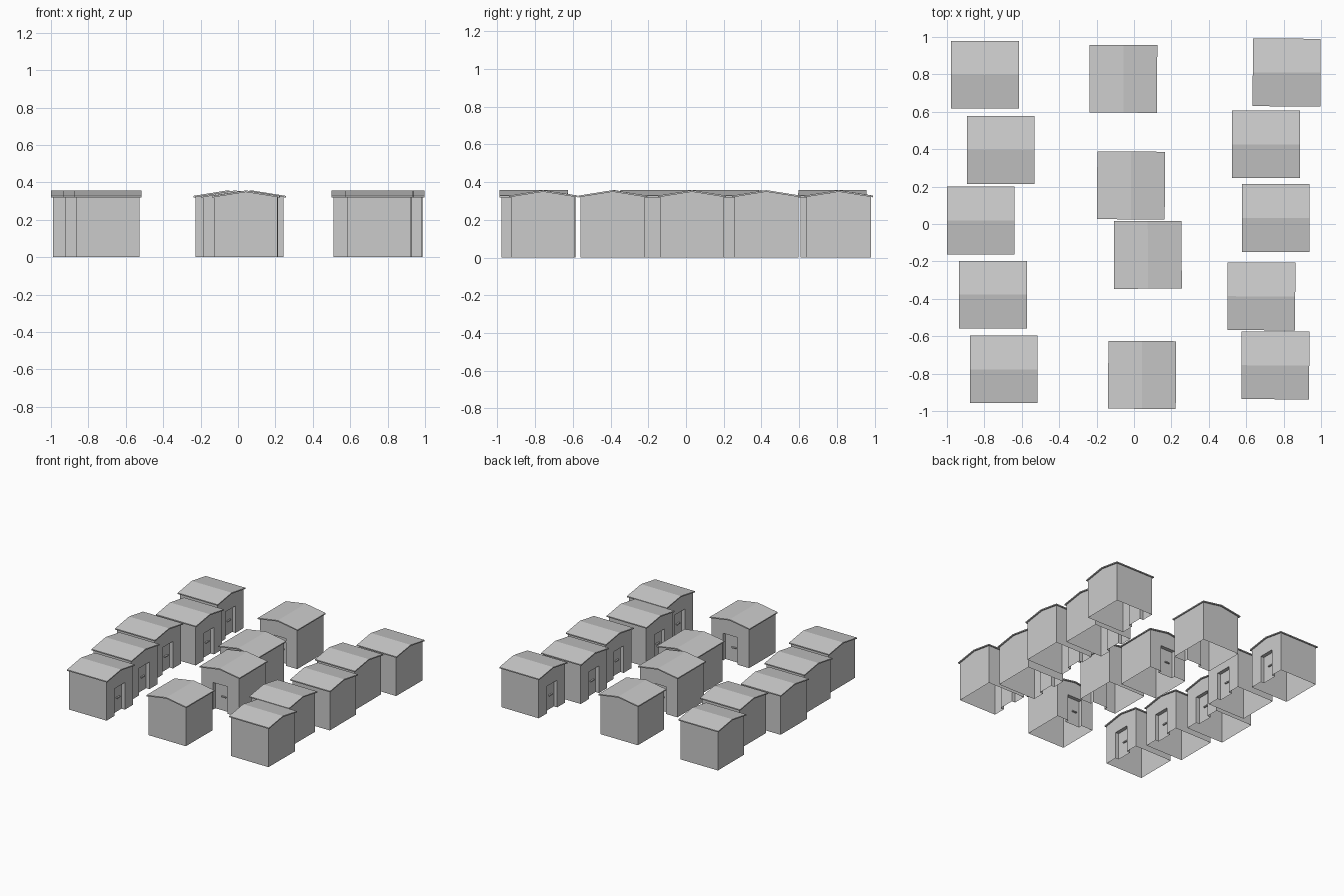
import bpy, bmesh, math

if "Cube" in bpy.data.objects:
    bpy.data.objects.remove(bpy.data.objects["Cube"])

W = 0.17        # half width of a shed
R = 0.181       # half width of its roof
EAVE, RIDGE, THICK = 0.328, 0.357, 0.009
D, DOOR_TOP, DEPTH = 0.066, 0.222, 0.03   # doorway half width, height, recess


def make_mesh(name, polygons, recalc=True):
    """Mesh from a list of polygons, welded together."""
    bm = bmesh.new()
    for poly in polygons:
        bm.faces.new([bm.verts.new(p) for p in poly])
    bmesh.ops.remove_doubles(bm, verts=bm.verts, dist=1e-5)
    if recalc:
        bmesh.ops.recalc_face_normals(bm, faces=bm.faces)
    mesh = bpy.data.meshes.new(name)
    bm.to_mesh(mesh)
    bm.free()
    return mesh


def sides(profile, x0, x1, closed=True):
    """Quads sweeping a (y, z) profile along x."""
    pairs = list(zip(profile, profile[1:] + profile[:1]))
    if not closed:
        pairs.pop()
    return [[(x0, *a), (x0, *b), (x1, *b), (x1, *a)] for a, b in pairs]


def prism(name, profile, x0, x1):
    caps = [[(x, *p) for p in profile] for x in (x0, x1)]
    return make_mesh(name, caps + sides(profile, x0, x1))


# Walls: open underneath, gables on +x and -x, doorway set back in the +x gable
wall_top = EAVE - THICK + (RIDGE - EAVE) * (1 - W / R)
gable = [(W, 0), (W, wall_top), (0, RIDGE - THICK), (-W, wall_top), (-W, 0)]
opening = [(-D, 0), (-D, DOOR_TOP), (D, DOOR_TOP), (D, 0)]
wall_faces = [
    [(-W, -y, z) for y, z in gable],
    [(W, y, z) for y, z in reversed(gable + opening)],
    [(-W, -W, 0), (W, -W, 0), (W, -W, wall_top), (-W, -W, wall_top)],
    [(W, W, 0), (-W, W, 0), (-W, W, wall_top), (W, W, wall_top)],
]
reveal = sides(opening, W, W - DEPTH, closed=False)

# Shared part meshes
parts = {
    "walls": make_mesh("walls", wall_faces + reveal),
    "roof": prism("roof", [(-R, EAVE - THICK), (0, RIDGE - THICK), (R, EAVE - THICK),
                           (R, EAVE), (0, RIDGE), (-R, EAVE)], -R, R),
    "door": make_mesh("door", [[(W - DEPTH, y, z) for y, z in reversed(opening)]], False),
    "door_handle": prism("door_handle", [(-.005, .111), (.034, .111), (.034, .12), (-.005, .12)],
                         W - DEPTH, W - DEPTH + .012),
}

# The door must face outward
if parts["door"].polygons[0].normal.x < 0:
    parts["door"].flip_normals()

# Roof centres and slight turns, one list per door direction
east = [(-.797, .798, 0), (-.712, .396, 0), (-.819, .019, 0), (-.754, -.378, 0), (-.697, -.777, 0)]
west = [(.816, .810, -.35), (.706, .426, 0), (.758, .032, 0), (.681, -.387, -.3), (.756, -.756, -.3)]
south = [(-.057, .776, -.15), (.074, -.165, .2)]
north = [(-.016, .206, -.3), (.043, -.807, -.3)]

n = 0
for row, angle in ((east, 0), (west, 180), (south, -90), (north, 90)):
    for x, y, turn in row:
        n += 1
        for part, mesh in parts.items():
            ob = bpy.data.objects.new(f"shed_{n:02d}_{part}", mesh)
            ob.location = (x, y, 0)
            ob.rotation_euler.z = math.radians(angle + turn)
            bpy.context.collection.objects.link(ob)
